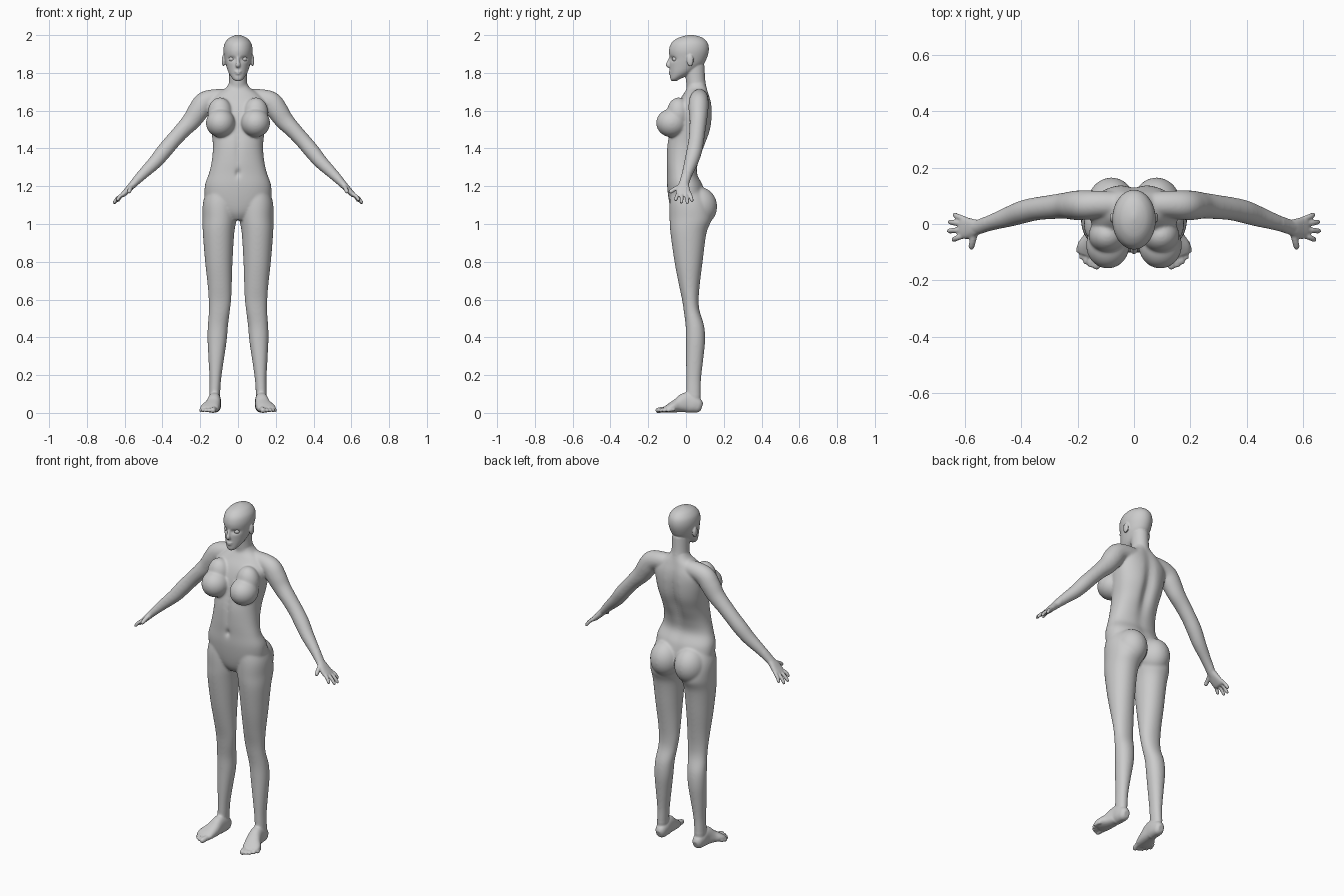
import bpy, bmesh, math
from mathutils import Vector, Matrix

parts = []


def add(name, bm):
    bmesh.ops.recalc_face_normals(bm, faces=bm.faces)
    me = bpy.data.meshes.new(name)
    bm.to_mesh(me)
    bm.free()
    ob = bpy.data.objects.new(name, me)
    bpy.context.collection.objects.link(ob)
    return ob


def spline(keys, steps):
    """Smooth in-between sections through the key sections."""
    out = []
    for i in range(len(keys) - 1):
        p0, p1 = keys[max(i - 1, 0)], keys[i]
        p2, p3 = keys[i + 1], keys[min(i + 2, len(keys) - 1)]
        for k in range(steps):
            t = k / steps
            out.append([0.5 * (2 * b + (c - a) * t + (2 * a - 5 * b + 4 * c - d) * t * t
                               + (3 * b - a - 3 * c + d) * t ** 3)
                        for a, b, c, d in zip(p0, p1, p2, p3)])
    out.append(list(keys[-1]))
    return out


def loft(name, keys, side=None, s=1, e=2.0, n=40, steps=6):
    """Skin of sections (x, y, z, half width, half depth); level unless side is given."""
    rows = spline(keys, steps)
    bm = bmesh.new()
    rings = []
    for i, r in enumerate(rows):
        c, u, v = Vector(r[:3]), Vector((1, 0, 0)), Vector((0, 1, 0))
        if side:
            t = (Vector(rows[min(i + 1, len(rows) - 1)][:3]) - Vector(rows[max(i - 1, 0)][:3])).normalized()
            u = Vector(side)
            u = (u - t * u.dot(t)).normalized()
            v = t.cross(u)
        ring = []
        for k in range(n):
            ca, sa = math.cos(2 * math.pi * k / n), math.sin(2 * math.pi * k / n)
            p = c + u * (max(r[3], .001) * math.copysign(abs(ca) ** (2 / e), ca)) \
                + v * (max(r[4], .001) * math.copysign(abs(sa) ** (2 / e), sa))
            ring.append(bm.verts.new((p.x * s, p.y, p.z)))
        rings.append(ring)
    for a, b in zip(rings, rings[1:]):
        for k in range(n):
            bm.faces.new((a[k], a[(k + 1) % n], b[(k + 1) % n], b[k]))
    bm.faces.new(rings[0])
    bm.faces.new(rings[-1])
    ob = add(name, bm)
    parts.append(ob)
    return ob


def sect(z, x0, x1, y0, y1):
    return ((x0 + x1) / 2, (y0 + y1) / 2, z, (x1 - x0) / 2, (y1 - y0) / 2)


def ball(name, c, r, join=True):
    bm = bmesh.new()
    m = Matrix.Translation(c) @ Matrix.Diagonal((*r, 1))
    bmesh.ops.create_uvsphere(bm, u_segments=32, v_segments=20, radius=1, matrix=m)
    ob = add(name, bm)
    if join:
        parts.append(ob)
    return ob


def push(ob, c, r, off):
    """Soft dent or bulge around a point."""
    for v in ob.data.vertices:
        d = sum(((v.co[i] - c[i]) / r[i]) ** 2 for i in range(3))
        v.co += Vector(off) * math.exp(-d)


def digit(name, a, b, r, side, s, bend):
    a, b = Vector(a), Vector(b)
    m = a.lerp(b, .5) + Vector(bend)
    q = a.lerp(b, .88) + Vector(bend) * .4
    loft(name, [(*a, r, r), (*m, r, r), (*q, r * .9, r * .9), (*b, r * .4, r * .4)], side, s, n=16, steps=4)


# torso
torso = loft("torso", [sect(z, -w, w, f, b) for z, w, f, b in (
    (1.02, .04, -.05, .05), (1.06, .11, -.075, .09), (1.12, .168, -.09, .105), (1.2, .176, -.1, .092),
    (1.27, .153, -.101, .06), (1.34, .138, -.103, .072), (1.42, .133, -.1, .105), (1.5, .143, -.085, .133),
    (1.58, .155, -.068, .141), (1.64, .155, -.045, .136), (1.69, .11, -.012, .122), (1.72, .065, .005, .112),
    (1.75, .045, .01, .1))], e=2.3, n=64)
push(torso, (0, .12, 1.45), (.03, .06, .2), (0, -.025, 0))   # spine groove
push(torso, (0, -.1, 1.42), (.014, .05, .12), (0, .008, 0))  # belly line
push(torso, (0, -.1, 1.27), (.012, .05, .018), (0, .016, 0))  # navel

# neck
loft("neck", [sect(z, -w, w, f, b) for z, w, f, b in (
    (1.66, .066, .0, .122), (1.71, .053, .003, .112), (1.76, .047, .0, .102), (1.84, .047, -.01, .098))])

# head with eye sockets and brow
head = loft("head", [sect(z, -w, w, f, b) for z, w, f, b in (
    (1.757, .012, -.076, -.05), (1.768, .028, -.083, -.03), (1.8, .049, -.085, .035), (1.84, .063, -.087, .088),
    (1.88, .072, -.087, .111), (1.92, .077, -.09, .121), (1.955, .071, -.079, .116), (1.98, .053, -.052, .096),
    (1.993, .032, -.02, .07), (2.001, .006, .015, .035))], n=72, steps=8)

for s in (1, -1):
    push(head, (s * .033, -.075, 1.874), (.02, .05, .011), (0, .014, 0))
    ball("eye", (s * .033, -.057, 1.873), (.016, .016, .014), join=False)
    ball("ear", (s * .077, .022, 1.865), (.009, .018, .031))
    # chest and seat
    ball("breast", (s * .093, -.075, 1.535), (.077, .083, .076))
    ball("upper_breast", (s * .095, -.04, 1.585), (.066, .062, .085))
    ball("buttock", (s * .08, .065, 1.092), (.088, .1, .105))
    # leg
    loft("leg", [sect(*k) for k in (
        (1.22, .02, .15, -.07, .06), (1.12, .008, .184, -.086, .115), (1.03, .008, .188, -.087, .135),
        (.95, .02, .186, -.082, .108), (.8, .029, .174, -.061, .088), (.68, .033, .161, -.038, .073),
        (.6, .036, .155, -.021, .067), (.54, .043, .154, -.012, .072), (.46, .053, .16, -.002, .096),
        (.38, .06, .161, .0, .101), (.28, .075, .156, .0, .091), (.18, .089, .151, .001, .08),
        (.1, .095, .152, .002, .078), (.04, .1, .15, .01, .074))], s=s, e=2.1)
    # foot and toes
    loft("foot", [(.122, .084, .03, .016, .02), (.122, .07, .035, .028, .035), (.123, .04, .046, .034, .046),
                  (.125, 0, .054, .035, .054), (.134, -.045, .039, .042, .037), (.15, -.085, .026, .05, .024),
                  (.158, -.112, .018, .042, .014)], (1, 0, 0), s, e=2.3)
    for bx, by, tx, ty, r in ((.122, -.09, .135, -.16, .0155), (.143, -.095, .156, -.153, .0105),
                              (.16, -.09, .173, -.142, .0105), (.175, -.08, .188, -.124, .01),
                              (.186, -.06, .199, -.102, .01)):
        digit("toe", (bx, by, .018), (tx, ty, .01), r, (1, 0, 0), s, (0, 0, .003))
    # shoulder and arm
    loft("arm", [(.04, .07, 1.665, .045, .05), (.12, .07, 1.664, .048, .05), (.175, .067, 1.645, .052, .056),
                 (.208, .066, 1.602, .052, .056), (.245, .065, 1.548, .046, .05), (.295, .06, 1.495, .043, .043),
                 (.345, .054, 1.44, .041, .041), (.39, .044, 1.387, .041, .041), (.437, .028, 1.33, .037, .037),
                 (.5, .007, 1.268, .029, .029), (.55, -.01, 1.216, .026, .021), (.57, -.014, 1.195, .026, .018)],
         (0, 1, 0), s)
    # hand, fingers and thumb
    loft("palm", [(.54, -.008, 1.226, .022, .016), (.565, -.013, 1.201, .03, .018), (.59, -.015, 1.174, .038, .016),
                  (.61, -.012, 1.154, .038, .013), (.617, -.011, 1.147, .032, .008)], (0, 1, 0), s, e=2.4)
    for by, tx, ty, tz in ((-.041, .642, -.057, 1.122), (-.02, .66, -.025, 1.108),
                           (.0, .657, .008, 1.105), (.018, .638, .034, 1.117)):
        digit("finger", (.601, by, 1.163), (tx, ty, tz), .0098, (0, 1, 0), s, (.004, 0, .004))
    digit("thumb", (.563, -.03, 1.2), (.578, -.087, 1.165), .0115, (1, 0, 0), s, (.002, -.006, 0))

# nose and lips
loft("nose", [(0, -.081, 1.888, .006, .006), (0, -.089, 1.863, .008, .009), (0, -.095, 1.843, .013, .012),
              (0, -.089, 1.832, .011, .008)], (1, 0, 0), n=20)
ball("upper_lip", (0, -.083, 1.806), (.02, .01, .005))
ball("lower_lip", (0, -.082, 1.796), (.016, .01, .0055))

# fuse the parts into one skin
bpy.ops.object.select_all(action='DESELECT')
for ob in parts:
    ob.select_set(True)
bpy.context.view_layer.objects.active = torso
bpy.ops.object.join()
body = bpy.context.view_layer.objects.active
body.name = "body"
mod = body.modifiers.new("fuse", 'REMESH')
mod.mode = 'VOXEL'
mod.voxel_size = .0047
bpy.ops.object.modifier_apply(modifier="fuse")

# blend the joints strongly on trunk and limbs, lightly on face, hands and feet
group = body.vertex_groups.new(name="soft")
group.add([v.index for v in body.data.vertices if .1 < v.co.z < 1.74 and abs(v.co.x) < .53], 1, 'REPLACE')
for name, count, vg in (("blend", 22, "soft"), ("polish", 3, "")):
    mod = body.modifiers.new(name, 'SMOOTH')
    mod.factor, mod.iterations, mod.vertex_group = .5, count, vg
    bpy.ops.object.modifier_apply(modifier=name)

for ob in bpy.context.scene.objects:
    ob.data.polygons.foreach_set("use_smooth", [True] * len(ob.data.polygons))
    ob.data.update()
